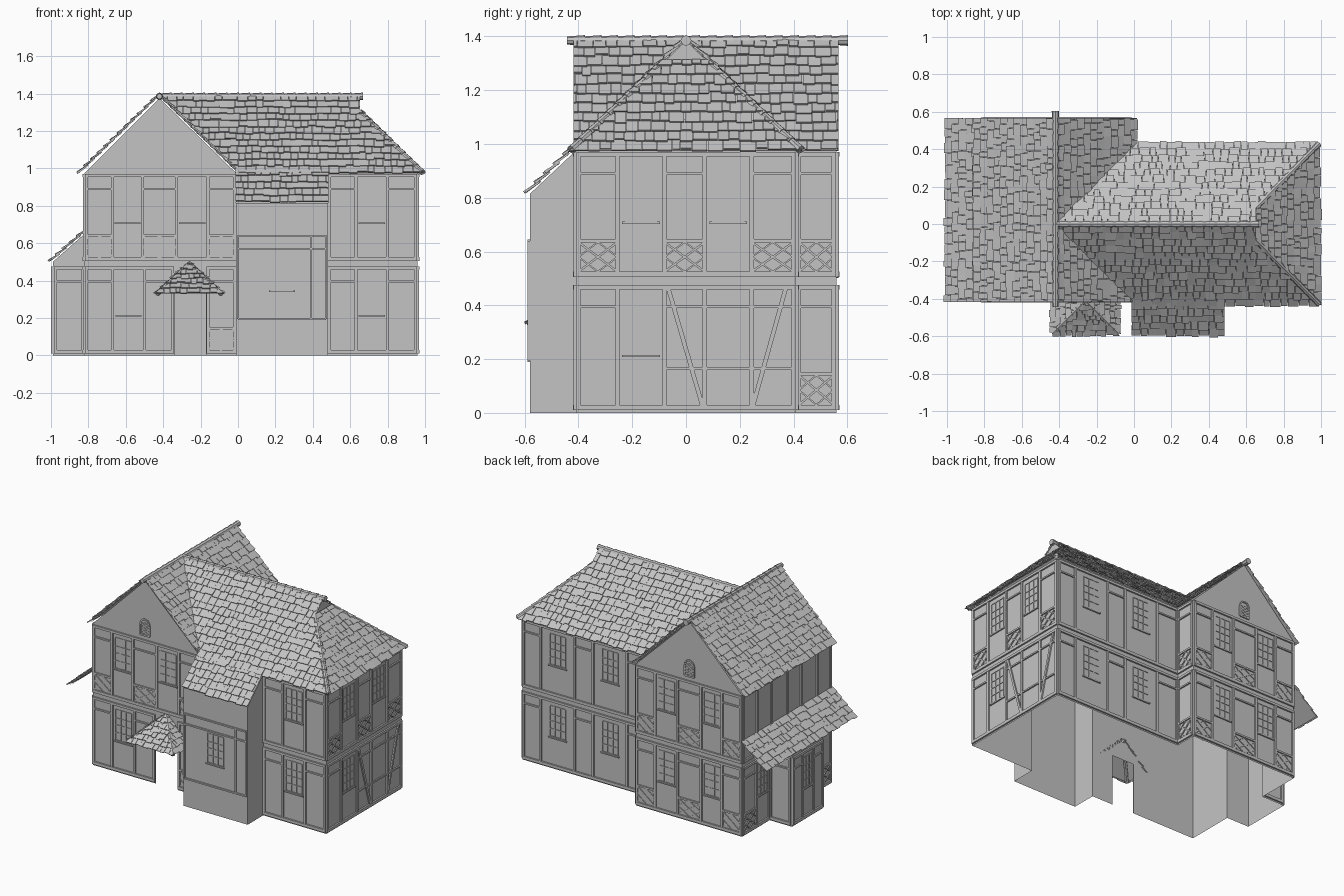
import bpy, bmesh, math, random
from mathutils import Vector

random.seed(4)
if "Cube" in bpy.data.objects:
    bpy.data.objects.remove(bpy.data.objects["Cube"])

GREY = bpy.data.materials.new("plain grey")
GREY.use_nodes = True
GREY.diffuse_color = (0.55, 0.55, 0.55, 1)
GREY.node_tree.nodes["Principled BSDF"].inputs["Base Color"].default_value = (0.55, 0.55, 0.55, 1)


def finish(name, bm):
    mesh = bpy.data.meshes.new(name)
    bm.to_mesh(mesh)
    bm.free()
    mesh.materials.append(GREY)
    obj = bpy.data.objects.new(name, mesh)
    bpy.context.collection.objects.link(obj)
    return obj


def add_box(bm, a, b, side, out):
    """Box from a to b, half-width vector side, thickness vector out."""
    low = [bm.verts.new(p) for p in (a - side, b - side, b + side, a + side)]
    top = [bm.verts.new(v.co + out) for v in low]
    bm.faces.new(low[::-1])
    bm.faces.new(top)
    for i in range(4):
        j = (i + 1) % 4
        bm.faces.new((low[i], low[j], top[j], top[i]))


# ---------- walls: axis, position, outward sign ----------
FRONT, BACK = ("y", -0.41, -1), ("y", 0.41, 1)
GABLE_BACK, RIGHT = ("y", 0.56, 1), ("x", 0.96, 1)
LEFT, RETURN = ("x", -0.82, -1), ("x", -0.01, 1)
BAY, BAY_L, BAY_R = ("y", -0.58, -1), ("x", -0.01, -1), ("x", 0.48, 1)
ROOM, ROOM_F, ROOM_B = ("x", -0.99, -1), ("y", -0.08, -1), ("y", 0.26, 1)


def pt(wall, u, z, d=0):
    axis, c, s = wall
    return Vector((u, c + s * d, z)) if axis == "y" else Vector((c + s * d, u, z))


def wall_face(bm, wall, pts):
    face = bm.faces.new([bm.verts.new(pt(wall, u, z)) for u, z in pts])
    face.normal_update()
    if face.normal.dot(pt(wall, 0, 0, 1) - pt(wall, 0, 0)) < 0:
        face.normal_flip()


def wall_rect(bm, wall, u0, u1, z0, z1):
    wall_face(bm, wall, [(u0, z0), (u1, z0), (u1, z1), (u0, z1)])


EAVE = 0.975
gable_top = [(-0.01, EAVE), (-0.42, 1.375), (-0.82, EAVE)]
bm = bmesh.new()
wall_face(bm, FRONT, [(-0.82, 0), (-0.34, 0), (-0.34, 0.35), (-0.17, 0.35), (-0.17, 0), (-0.01, 0)] + gable_top)
wall_face(bm, GABLE_BACK, [(-0.82, 0), (-0.01, 0)] + gable_top)
wall_rect(bm, FRONT, 0.48, 0.96, 0, EAVE)
wall_rect(bm, BACK, -0.01, 0.96, 0, EAVE)
wall_rect(bm, RIGHT, -0.41, 0.41, 0, EAVE)
wall_rect(bm, RETURN, 0.41, 0.56, 0, EAVE)
wall_rect(bm, LEFT, -0.41, -0.08, 0, EAVE)
wall_rect(bm, LEFT, 0.26, 0.56, 0, EAVE)
wall_rect(bm, LEFT, -0.08, 0.26, 0.5, EAVE)
finish("house_walls", bm)

bm = bmesh.new()
wall_rect(bm, BAY, -0.01, 0.48, 0, 0.815)
for w in (BAY_L, BAY_R):
    wall_face(bm, w, [(-0.58, 0), (-0.41, 0), (-0.41, EAVE), (-0.58, 0.815)])
finish("front_bay_walls", bm)

bm = bmesh.new()
wall_rect(bm, ROOM, -0.08, 0.26, 0, 0.5)
for w in (ROOM_F, ROOM_B):
    wall_face(bm, w, [(-0.99, 0), (-0.82, 0), (-0.82, 0.65), (-0.99, 0.5)])
finish("side_room_walls", bm)


# ---------- timber framing and windows ----------
def beam(bm, wall, u0, z0, u1, z1, width=0.016, depth=0.009):
    a, b = pt(wall, u0, z0), pt(wall, u1, z1)
    out = pt(wall, 0, 0, 1) - pt(wall, 0, 0)
    side = out.cross(b - a).normalized() * width / 2
    add_box(bm, a, b, side, out * depth)


def window(bm, wall, u, z, w=0.12, h=0.21):
    for k in range(4):
        x = u - w / 2 + w * k / 3
        beam(bm, wall, x, z - h / 2, x, z + h / 2, 0.005, 0.004)
    for k in (0, 0.25, 0.5, 0.72, 1):
        zz = z - h / 2 + h * k
        beam(bm, wall, u - w / 2, zz, u + w / 2, zz, 0.005, 0.004)
    beam(bm, wall, u - w / 2 - 0.01, z - h / 2 - 0.008, u + w / 2 + 0.01, z - h / 2 - 0.008, 0.008)


def lattice(bm, wall, u0, u1, z0, z1):
    um, zm = (u0 + u1) / 2, (z0 + z1) / 2
    for a, b in ((u0, u1), (u1, u0)):
        beam(bm, wall, a, z0, b, z1, 0.008, 0.006)
    ring = [(um, z0), (u1, zm), (um, z1), (u0, zm)]
    for p, q in zip(ring, ring[1:] + ring[:1]):
        beam(bm, wall, *p, *q, 0.006, 0.006)


def storey(name, wall, posts, z0, z1, windows=(), braces=(), head=True, rails=True):
    """Posts, rails, windows and lattice panels (by bay number) of one storey."""
    bm = bmesh.new()
    ends = posts[0], posts[-1]
    for u in posts:
        beam(bm, wall, u, z0, u, z1)
    if rails:
        beam(bm, wall, ends[0], z0 + 0.01, ends[1], z0 + 0.01, 0.02, 0.011)
        beam(bm, wall, ends[0], z1 - 0.008, ends[1], z1 - 0.008, 0.016, 0.011)
    for i, (a, b) in enumerate(zip(posts, posts[1:])):
        if head and i not in windows:
            beam(bm, wall, a, z1 - 0.08, b, z1 - 0.08, 0.01)
        if i in windows:
            window(bm, wall, (a + b) / 2, z1 - 0.15, min(0.12, b - a - 0.03))
        if i in braces:
            lattice(bm, wall, a, b, z0 + 0.02, z0 + 0.13)
            beam(bm, wall, a, z0 + 0.135, b, z0 + 0.135, 0.012)
    return finish(name, bm)


LOW, HIGH = (0.01, 0.475), (0.505, 0.97)
gable_posts = [-0.81, -0.67, -0.51, -0.33, -0.16, -0.02]
side_posts = [-0.40, -0.255, -0.08, 0.07, 0.245, 0.40]
back_posts = [0, 0.16, 0.42, 0.56, 0.82, 0.95]
wing_posts = [0.49, 0.63, 0.80, 0.95]

storey("gable_front_upper_timber", FRONT, gable_posts, *HIGH, (1, 3), (0, 2, 4))
storey("gable_front_lower_timber", FRONT, [-0.81, -0.67, -0.50, -0.35], *LOW, (1,))
storey("door_side_timber", FRONT, [-0.16, -0.02], *LOW, (), (0,))
storey("gable_back_upper_timber", GABLE_BACK, gable_posts, *HIGH, (1, 3), (0, 2, 4))
storey("gable_back_lower_timber", GABLE_BACK, gable_posts, *LOW, (1, 3), (0, 2, 4))
storey("right_upper_timber", RIGHT, side_posts, *HIGH, (1, 3), (0, 2, 4))
storey("right_lower_timber", RIGHT, side_posts, *LOW, (1,))
for level, zs in (("upper", HIGH), ("lower", LOW)):
    storey("wing_front_" + level + "_timber", FRONT, wing_posts, *zs, (1,))
    storey("back_" + level + "_timber", BACK, back_posts, *zs, (1, 3))
    storey("return_" + level + "_timber", RETURN, [0.42, 0.55], *zs, (), (0,))
storey("left_upper_timber", LEFT, side_posts + [0.55], *HIGH, head=False)
storey("left_back_timber", LEFT, [0.27, 0.41, 0.55], *LOW, (0,), (1,))
storey("left_front_timber", LEFT, [-0.40, -0.25, -0.09], *LOW, (), (0,))
storey("side_room_timber", ROOM, [-0.07, 0.03, 0.15, 0.25], *LOW, (1,))
for tag, w in (("front", ROOM_F), ("back", ROOM_B)):
    storey("side_room_" + tag + "_timber", w, [-0.975, -0.83], *LOW)

# diagonal braces on the right wall
bm = bmesh.new()
beam(bm, RIGHT, -0.065, 0.46, 0.06, 0.03)
beam(bm, RIGHT, 0.37, 0.46, 0.25, 0.03)
beam(bm, RIGHT, -0.08, 0.165, 0.40, 0.165, 0.01)
finish("right_diagonal_braces", bm)

# bay framing and window
bm = bmesh.new()
for z in (0.195, 0.57, 0.64):
    beam(bm, BAY, 0, z, 0.47, z, 0.01)
for u in (0, 0.39, 0.47):
    beam(bm, BAY, u, 0.195, u, 0.64, 0.012)
window(bm, BAY, 0.235, 0.45, 0.12, 0.2)
finish("bay_timber", bm)

# arched attic windows with lattice
bm = bmesh.new()
for w in (FRONT, GABLE_BACK):
    arch = [(-0.455, 1.0), (-0.385, 1.0)]
    arch += [(-0.42 + 0.035 * math.cos(t * math.pi / 6), 1.07 + 0.04 * math.sin(t * math.pi / 6)) for t in range(7)]
    for p, q in zip(arch, arch[1:] + arch[:1]):
        beam(bm, w, *p, *q, 0.01, 0.008)
    for z in (1.005, 1.045):
        lattice(bm, w, -0.45, -0.39, z, z + 0.04)
finish("attic_windows", bm)


# ---------- tiled roofs ----------
def roof(name, pts, row=0.05):
    """Convex sloped panel covered in uneven overlapping tiles."""
    pts = [Vector(p) for p in pts]
    n = (pts[1] - pts[0]).cross(pts[2] - pts[0]).normalized()
    u = Vector((0, 0, 1)).cross(n).normalized()
    v = n.cross(u)
    us, vs = [p.dot(u) for p in pts], [p.dot(v) for p in pts]
    base = n * pts[0].dot(n)
    bm = bmesh.new()
    y = min(vs) - 0.01
    while y < max(vs):
        x = min(us) - random.uniform(0, 0.04)
        while x < max(us):
            w = random.uniform(0.03, 0.062) * row / 0.05
            y0 = y + random.uniform(-0.006, 0.006)
            tip = random.uniform(0.008, 0.015)
            mid = base + u * (x + w / 2)
            add_box(bm, mid + v * y0 + n * tip, mid + v * (y0 + row * 1.25) + n * 0.001,
                    -u * (w / 2 - 0.001), n * 0.007)
            x += w
        y += row
    # trim the tiles to the outline of the panel
    for a, b in zip(pts, pts[1:] + pts[:1]):
        outward = (b - a).cross(n).normalized()
        slack = 0.016 if abs(a.z - b.z) < 0.001 and a.z < max(p.z for p in pts) - 0.01 else 0.003
        bmesh.ops.bisect_plane(bm, geom=bm.verts[:] + bm.edges[:] + bm.faces[:], plane_co=a + outward * slack,
                               plane_no=outward, clear_outer=True)
    bm.faces.new([bm.verts.new(p) for p in pts])
    finish(name, bm)


def h(d):
    return 1.385 - 0.976 * d


def main(x, y):
    return (x, y, h(abs(y)))


def gable(x, y):
    return (x, y, h(abs(x + 0.42)))


def lean(x, y):
    return (x, y, 0.655 + (x + 0.82) * 0.88)


roof("gable_roof_left", [gable(-0.42, 0.565), gable(-0.84, 0.565), gable(-0.84, -0.415), gable(-0.42, -0.415)])
roof("gable_roof_right_front", [gable(-0.42, -0.415), gable(0, -0.415), gable(-0.42, 0)])
roof("gable_roof_right_back", [gable(-0.42, 0), gable(0, 0.42), gable(0, 0.565), gable(-0.42, 0.565)])
roof("main_roof_front", [main(0, -0.42), main(0.65, -0.42), main(0.65, 0), main(-0.42, 0)])
roof("main_roof_front_corner", [main(0.65, -0.42), main(0.98, -0.42), main(0.65, -0.085)])
roof("main_roof_back", [main(0.65, 0.42), main(0, 0.42), main(-0.42, 0), main(0.65, 0)])
roof("main_roof_back_corner", [main(0.98, 0.42), main(0.65, 0.42), main(0.65, 0.085)])
roof("hip_roof", [(0.98, -0.42, EAVE), (0.98, 0.42, EAVE), main(0.65, 0.085), main(0.65, -0.085)])
roof("bay_roof", [main(-0.01, -0.58), main(0.48, -0.58), main(0.48, -0.41), main(-0.01, -0.41)])
roof("lean_to_roof", [lean(-0.82, 0.565), lean(-0.995, 0.565), lean(-0.995, -0.415), lean(-0.82, -0.415)])
peak = (-0.26, -0.41, 0.49)
corners = [(-0.43, -0.41, 0.33), (-0.43, -0.58, 0.33), (-0.09, -0.58, 0.33), (-0.09, -0.41, 0.33)]
for side, a, b in zip(("left", "front", "right"), corners, corners[1:]):
    roof("porch_roof_" + side, [a, b, peak], 0.038)

# small gablet above the hip
bm = bmesh.new()
bm.faces.new([bm.verts.new(p) for p in (main(0.65, -0.085), main(0.65, 0.085), main(0.65, 0))])
finish("gablet", bm)


# ---------- ridge and hip caps ----------
def caps(name, a, b, radius=0.017):
    a, b = Vector(a), Vector(b)
    count = max(3, round((b - a).length / 0.06))
    step = (b - a) / count
    turn = step.to_track_quat("Z", "Y").to_matrix().to_4x4()
    bm = bmesh.new()
    for i in range(count):
        cone = bmesh.ops.create_cone(bm, cap_ends=True, segments=8, radius1=radius, radius2=radius * 0.75,
                                     depth=step.length * 1.1)
        bmesh.ops.transform(bm, matrix=turn, verts=cone["verts"])
        bmesh.ops.translate(bm, vec=a + step * (i + 0.5), verts=cone["verts"])
    finish(name, bm)


caps("gable_ridge_cap", (-0.42, 0.6, 1.385), (-0.42, -0.44, 1.385), 0.02)
caps("main_ridge_cap", (0.665, 0, 1.385), (-0.42, 0, 1.385), 0.02)
for tag, s in (("front", -1), ("back", 1)):
    caps("hip_cap_" + tag, (0.985, s * 0.425, 0.98), main(0.65, s * 0.085))
caps("porch_cap_left", corners[1], peak, 0.014)
caps("porch_cap_right", corners[2], peak, 0.014)
